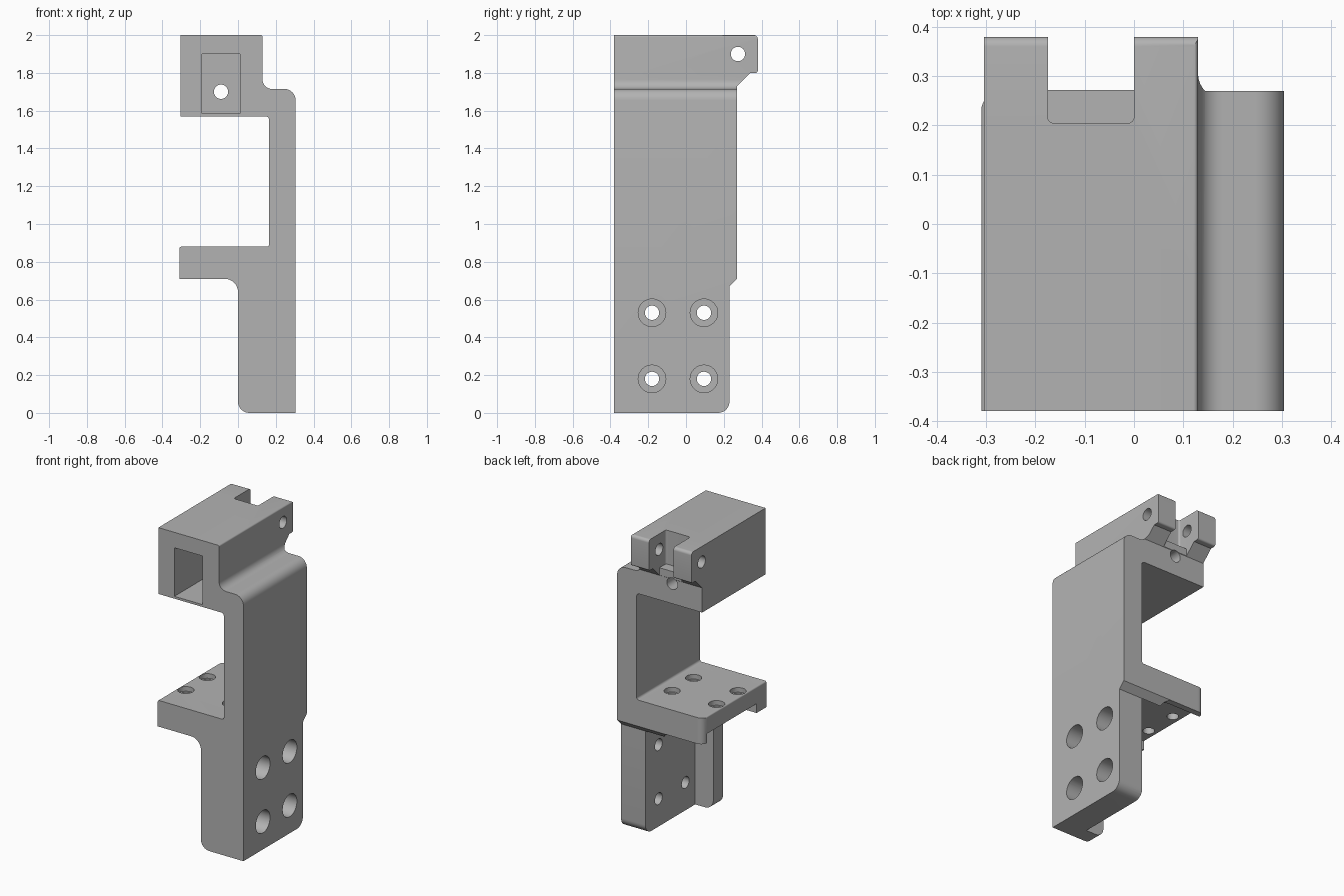
import bpy
import math
from mathutils import Vector

cube = bpy.data.objects.get("Cube")
if cube:
    bpy.data.objects.remove(cube, do_unlink=True)

grey = bpy.data.materials.new("plain_grey")
grey.use_nodes = True
grey.diffuse_color = (0.45, 0.45, 0.45, 1)
grey.node_tree.nodes["Principled BSDF"].inputs["Base Color"].default_value = grey.diffuse_color

# Maps profile coordinates (a, b) and depth d to space, per extrusion axis
PLACE = {
    "x": lambda a, b, d: (d, a, b),
    "y": lambda a, b, d: (a, d, b),
    "z": lambda a, b, d: (a, b, d),
}


def rounded(points, steps=8):
    """Outline whose corners (x, y, radius) are replaced by arcs."""
    out = []
    n = len(points)
    for i, p in enumerate(points):
        here = Vector(p[:2])
        if len(p) < 3:
            out.append(here)
            continue
        to_prev = (Vector(points[i - 1][:2]) - here).normalized()
        to_next = (Vector(points[(i + 1) % n][:2]) - here).normalized()
        half = to_prev.angle(to_next) / 2
        r = p[2]
        centre = here + (to_prev + to_next).normalized() * (r / math.sin(half))
        start = here + to_prev * (r / math.tan(half)) - centre
        end = here + to_next * (r / math.tan(half)) - centre
        turn = start.angle_signed(end)
        for k in range(steps + 1):
            t = -turn * k / steps
            c, s = math.cos(t), math.sin(t)
            out.append(centre + Vector((start.x * c - start.y * s, start.x * s + start.y * c)))
    return out


def extrude(name, axis, outline, d0, d1):
    n = len(outline)
    verts = [PLACE[axis](p[0], p[1], d) for d in (d0, d1) for p in outline]
    faces = [list(range(n))[::-1], list(range(n, 2 * n))]
    faces += [[i, (i + 1) % n, n + (i + 1) % n, n + i] for i in range(n)]
    mesh = bpy.data.meshes.new(name)
    mesh.from_pydata(verts, [], faces)
    mesh.materials.append(grey)
    obj = bpy.data.objects.new(name, mesh)
    bpy.context.collection.objects.link(obj)
    bpy.ops.object.select_all(action="DESELECT")
    obj.select_set(True)
    bpy.context.view_layer.objects.active = obj
    bpy.ops.object.mode_set(mode="EDIT")
    bpy.ops.mesh.select_all(action="SELECT")
    bpy.ops.mesh.normals_make_consistent(inside=False)
    bpy.ops.object.mode_set(mode="OBJECT")
    return obj


def combine(target, tool, operation="DIFFERENCE"):
    tool.hide_render = True
    mod = target.modifiers.new("cut", "BOOLEAN")
    mod.operation = operation
    mod.solver = "EXACT"
    mod.object = tool
    bpy.context.view_layer.objects.active = target
    bpy.ops.object.modifier_apply(modifier=mod.name)
    bpy.data.objects.remove(tool, do_unlink=True)


def cut_box(x0, x1, y0, y1, z0, z1):
    outline = [(x0, y0), (x1, y0), (x1, y1), (x0, y1)]
    combine(bracket, extrude("box_cutter", "z", outline, z0, z1))


def cut_hole(axis, a, b, r, d0, d1, sides=32):
    ring = [(a + r * math.cos(math.tau * k / sides), b + r * math.sin(math.tau * k / sides))
            for k in range(sides)]
    combine(bracket, extrude("hole_cutter", axis, ring, d0, d1))


# Bracket body: front profile trimmed by the side silhouette
front = rounded([
    (0, 0, 0.06), (0.305, 0), (0.305, 1.715, 0.06), (0.13, 1.715, 0.05), (0.13, 2, 0.01),
    (-0.305, 2), (-0.305, 1.57), (0.165, 1.57, 0.02), (0.165, 0.88, 0.015),
    (-0.31, 0.88, 0.01), (-0.31, 0.71), (0, 0.71, 0.07)])
side = rounded([
    (-0.38, 0), (0.23, 0, 0.06), (0.23, 0.67), (0.27, 0.71), (0.27, 1.73), (0.34, 1.8),
    (0.38, 1.8, 0.012), (0.38, 2, 0.02), (-0.38, 2)])
bracket = extrude("bracket_body", "y", front, -0.38, 0.5)
combine(bracket, extrude("side_trim", "x", side, -0.5, 0.5), "INTERSECT")

# Rounded rear corner of the shelf
corner = rounded([(-0.4, 0.22), (-0.31, 0.22), (-0.31, 0.27, 0.04), (-0.26, 0.27),
                  (-0.26, 0.4), (-0.4, 0.4)])
combine(bracket, extrude("corner_cutter", "z", corner, 0.6, 1.0))

# Recess under the shelf, leaving a front rib and a rear lip
cut_box(-0.5, 0.13, -0.28, 0.23, -0.1, 0.77)

# Slot between the two hinge lugs, with a ledge in its floor
slot = rounded([(-0.175, 0.205, 0.012), (0, 0.205, 0.012), (0, 0.5), (-0.175, 0.5)])
combine(bracket, extrude("slot_cutter", "z", slot, 1.78, 2.1))
cut_box(-0.175, 0, 0.272, 0.5, 1.6, 1.9)

# Front socket, its rear hole and the hinge pin hole
cut_box(-0.19, 0.01, -0.5, 0.1, 1.585, 1.9)
cut_hole("y", -0.09, 1.7, 0.038, 0, 0.5)
cut_hole("x", 0.275, 1.9, 0.038, -0.5, 0.5)

# Counterbored screw holes in the leg
for y in (-0.18, 0.095):
    for z in (0.18, 0.53):
        cut_hole("x", y, z, 0.038, 0, 0.5)
        cut_hole("x", y, z, 0.073, 0.2, 0.5)

# Counterbored screw holes in the shelf
for x in (-0.255, 0.065):
    for y in (-0.17, 0.05):
        cut_hole("z", x, y, 0.035, 0.72, 1.0)
        cut_hole("z", x, y, 0.048, 0.85, 1.0)

# Smooth fillets, sharp edges
bpy.ops.object.select_all(action="DESELECT")
bracket.select_set(True)
bpy.context.view_layer.objects.active = bracket
bpy.ops.object.shade_smooth_by_angle(angle=math.radians(30))
